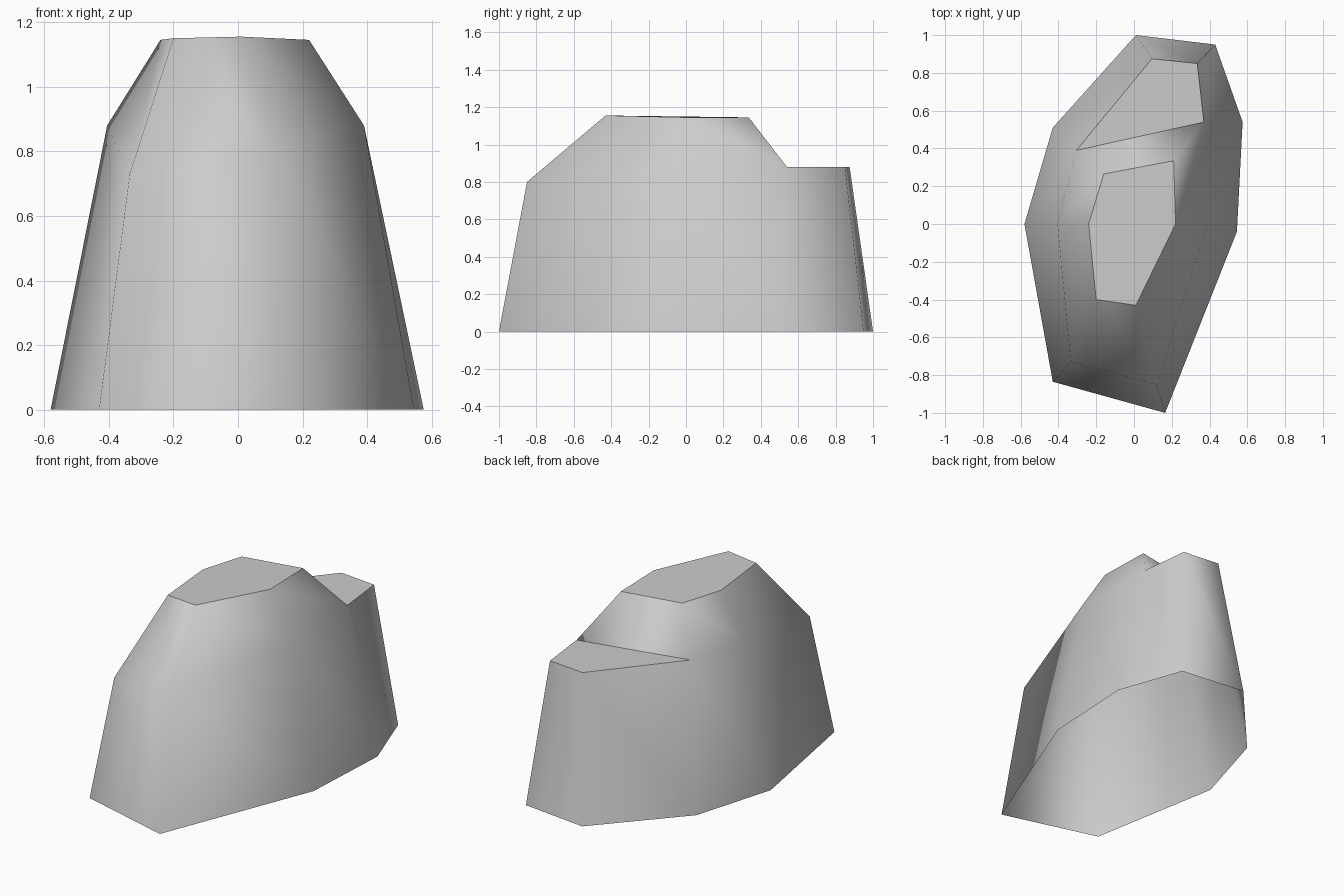
import bpy
import bmesh

cube = bpy.data.objects.get("Cube")
if cube:
    bpy.data.objects.remove(cube, do_unlink=True)

# Stone material
stone = bpy.data.materials.new("grey_stone")
stone.use_nodes = True
colour = (0.6, 0.6, 0.6, 1)
stone.diffuse_color = colour
bsdf = next(n for n in stone.node_tree.nodes if n.type == 'BSDF_PRINCIPLED')
bsdf.inputs["Base Color"].default_value = colour
bsdf.inputs["Roughness"].default_value = 0.9

# Outlines, running clockwise from the back corner
base_outline = [(0.01, 1.0, 0), (0.43, 0.95, 0), (0.575, 0.54, 0), (0.545, -0.04, 0),
                (0.165, -1.0, 0), (-0.43, -0.835, 0), (-0.58, 0, 0), (-0.43, 0.51, 0)]
shoulder_outline = [(0.095, 0.875, 0.88), (0.335, 0.85, 0.88), (0.37, 0.54, 0.88),
                    (0.39, 0, 0.88), (0.12, -0.85, 0.8), (-0.335, -0.73, 0.73),
                    (-0.405, 0, 0.88), (-0.305, 0.39, 0.88)]
crown_outline = [(0.21, 0.335, 1.145), (0.22, 0, 1.145), (0.01, -0.43, 1.155),
                 (-0.2, -0.4, 1.15), (-0.24, 0, 1.145), (-0.16, 0.265, 1.145)]

bm = bmesh.new()


def ring(points):
    return [bm.verts.new(p) for p in points]


def bridge(lower, upper):
    """Join two closed rings with a band of smooth faces."""
    for i in range(len(lower)):
        j = (i + 1) % len(lower)
        bm.faces.new((lower[i], upper[i], upper[j], lower[j])).smooth = True


base = ring(base_outline)
shoulder = ring(shoulder_outline)
crown = ring(crown_outline)

# Lower wall, then the upper slopes around the crown; the underside is open
bridge(base, shoulder)
bridge(shoulder[2:], crown)

# Flat crown and back ledge with crisp borders
ledge = [shoulder[7], shoulder[0], shoulder[1], shoulder[2]]
for verts in (crown, ledge):
    face = bm.faces.new(verts[::-1])
    for edge in face.edges:
        edge.smooth = False

bmesh.ops.recalc_face_normals(bm, faces=bm.faces)
if sum(f.normal.z * f.calc_area() for f in bm.faces) < 0:
    bmesh.ops.reverse_faces(bm, faces=bm.faces)

mesh = bpy.data.meshes.new("boulder")
bm.to_mesh(mesh)
bm.free()
mesh.materials.append(stone)
boulder = bpy.data.objects.new("boulder", mesh)
bpy.context.collection.objects.link(boulder)
